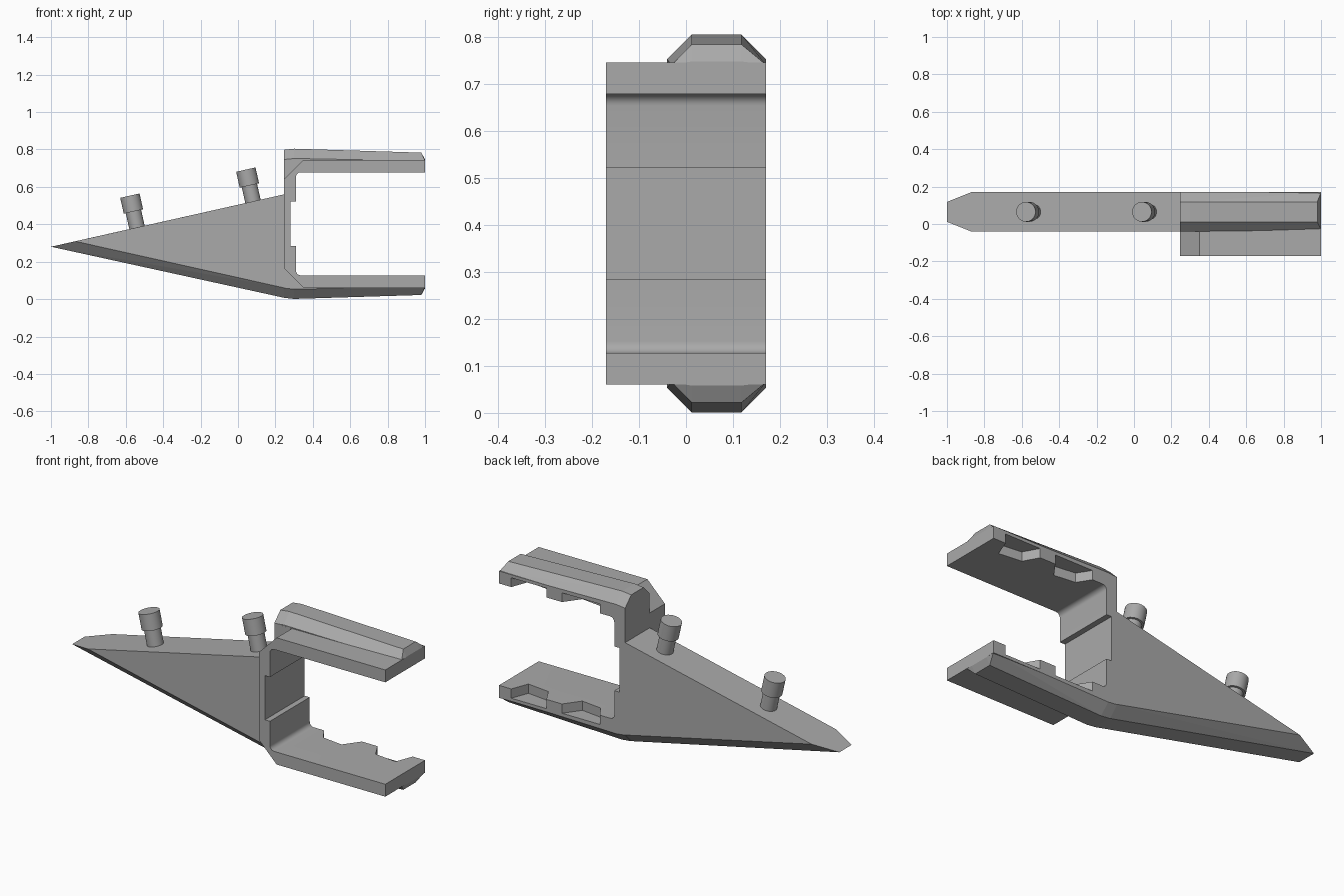
import bpy, bmesh, math
from mathutils import Vector, Matrix

cube = bpy.data.objects.get("Cube")
if cube:
    bpy.data.objects.remove(cube, do_unlink=True)

grey = bpy.data.materials.new("plain grey")
grey.use_nodes = True
grey.diffuse_color = (0.4, 0.4, 0.4, 1)
grey.node_tree.nodes["Principled BSDF"].inputs["Base Color"].default_value = (0.4, 0.4, 0.4, 1)

HEIGHT = 0.805            # total height, used to mirror top to bottom
BACK, FRONT = 0.17, -0.04  # side faces of fin and rails
BEV = 0.052               # bevel width along the rails


def finish(name, bm):
    bmesh.ops.recalc_face_normals(bm, faces=bm.faces)
    mesh = bpy.data.meshes.new(name)
    bm.to_mesh(mesh)
    bm.free()
    mesh.materials.append(grey)
    obj = bpy.data.objects.new(name, mesh)
    bpy.context.collection.objects.link(obj)
    return obj


def hull(name, points):
    bm = bmesh.new()
    for p in points:
        bm.verts.new(p)
    bmesh.ops.convex_hull(bm, input=bm.verts)
    bmesh.ops.dissolve_limit(bm, angle_limit=0.01, verts=bm.verts, edges=bm.edges)
    return finish(name, bm)


def prism(name, outline, to_point, shift):
    """Extrude a flat outline along the shift vector."""
    bm = bmesh.new()
    face = bm.faces.new([bm.verts.new(to_point(a, b)) for a, b in outline])
    ext = bmesh.ops.extrude_face_region(bm, geom=[face])
    bmesh.ops.translate(bm, vec=shift,
                        verts=[v for v in ext["geom"] if isinstance(v, bmesh.types.BMVert)])
    return finish(name, bm)


def smooth(obj, degrees):
    bpy.ops.object.select_all(action='DESELECT')
    obj.select_set(True)
    bpy.context.view_layer.objects.active = obj
    bpy.ops.object.shade_smooth_by_angle(angle=math.radians(degrees))


# Clamp: lower half of the C outline, mirrored for the upper half
fillet = [(0.335 - 0.025 * math.cos(t), 0.152 - 0.025 * math.sin(t))
          for t in [math.pi / 2 * (1 - i / 6) for i in range(7)]]
lower = [(0.245, 0.165), (0.35, 0.06), (1, 0.06), (1, 0.127)] + fillet + [(0.31, 0.283), (0.28, 0.283)]
upper = [(x, HEIGHT - z) for x, z in reversed(lower)]
clamp = prism("clamp", lower + upper, lambda x, z: (x, -0.17, z), (0, 0.34, 0))

# Notches along the back edge of both arms
notches = [[(0.93, 0.18), (0.89, 0.075), (0.76, 0.09), (0.71, 0.18)],
           [(0.63, 0.18), (0.56, 0.085), (0.44, 0.1), (0.39, 0.18)]]
for outline in notches:
    for z in (0.077, HEIGHT - 0.077 - 0.08):
        cutter = prism("notch_cutter", outline, lambda x, y: (x, y, z), (0, 0, 0.08))
        cutter.hide_render = True
        cutter.hide_viewport = True
        mod = clamp.modifiers.new("notch", 'BOOLEAN')
        mod.operation = 'DIFFERENCE'
        mod.solver = 'EXACT'
        mod.object = cutter
        bpy.context.view_layer.objects.active = clamp
        bpy.ops.object.modifier_apply(modifier=mod.name)
        bpy.data.objects.remove(cutter, do_unlink=True)
smooth(clamp, 25)

# Bevelled rails outside each arm
for name, flip in (("lower_rail", False), ("upper_rail", True)):
    pts = []
    for x, z in ((0.245, 0.007), (0.3, 0.001), (0.98, 0.022)):
        side = 0.0 if x < 0.9 else 0.008
        pts += [(x, FRONT + BEV, z), (x, BACK - BEV, z),
                (x, FRONT + side, z + BEV - side), (x, BACK, z + BEV - side)]
    for x in (0.245, 1):
        inset = 0.01 if x == 1 else 0
        pts += [(x, FRONT + inset, 0.065), (x, BACK, 0.065)]
    pts += [(1, FRONT + BEV, 0.058), (1, BACK - BEV, 0.058)]
    hull(name, [(x, y, HEIGHT - z if flip else z) for x, y, z in pts])

# Upright spine behind the clamp
hull("spine", [(x, y, z) for x in (0.245, 0.275) for y in (FRONT, BACK)
               for z in (0.06, HEIGHT - 0.06)])
# Corner fillers between the spine and the bevelled clamp corners
for name, flip in (("lower_corner", False), ("upper_corner", True)):
    hull(name, [(x, y, HEIGHT - z if flip else z) for y in (FRONT, BACK)
                for x, z in ((0.245, 0.06), (0.35, 0.06), (0.36, 0.07), (0.255, 0.175), (0.245, 0.175))])

# Tapered fin with bevelled lower edges
fin = []
for y, inner in ((FRONT, FRONT + BEV), (BACK, BACK - BEV)):
    fin += [(-1, inner, 0.28), (0.2, inner, 0.018), (0.247, inner, 0.007),
            (-0.87, y, 0.309), (0.247, y, 0.06), (0.247, y, 0.56)]
hull("fin", fin)

# Two headed pins square to the sloping top of the fin
tilt = math.atan2(0.28, 1.247)
axis = Vector((-math.sin(tilt), 0, math.cos(tilt)))
for name, x in (("outer_pin", -0.54), ("inner_pin", 0.08)):
    base = Vector((x, 0.065, 0.28 + (x + 1) * math.tan(tilt)))
    bm = bmesh.new()
    for radius, start, end in ((0.042, -0.03, 0.1), (0.053, 0.087, 0.174)):
        place = Matrix.Translation(base + axis * (start + end) / 2) @ Matrix.Rotation(-tilt, 4, 'Y')
        bmesh.ops.create_cone(bm, cap_ends=True, segments=32, radius1=radius,
                              radius2=radius, depth=end - start, matrix=place)
    smooth(finish(name, bm), 30)
